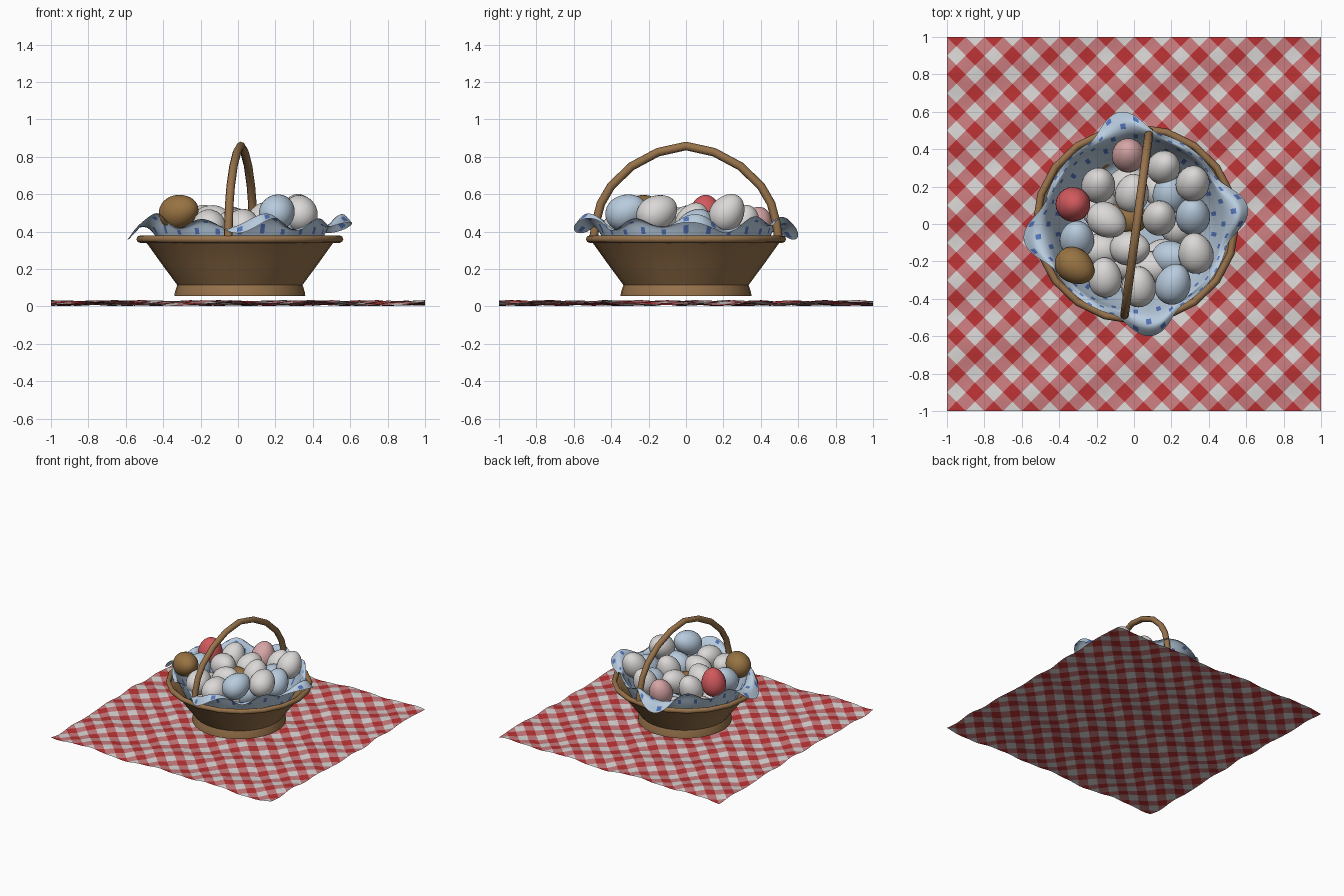
import bpy, bmesh, math
from mathutils import Matrix, Vector
from math import sin, cos, pi, radians

if "Cube" in bpy.data.objects:
    bpy.data.objects.remove(bpy.data.objects["Cube"])

def mat(name, c):
    m = bpy.data.materials.new(name)
    m.diffuse_color = (*c, 1)
    m.use_nodes = True
    m.node_tree.nodes["Principled BSDF"].inputs["Base Color"].default_value = m.diffuse_color
    return m

RED = mat("cloth red", (0.50, 0.032, 0.034))
PINK = mat("cloth pink", (0.60, 0.205, 0.215))
WHITE = mat("white", (0.71, 0.69, 0.68))
WICKER = mat("wicker brown", (0.31, 0.17, 0.07))
BLUE = mat("light blue", (0.48, 0.60, 0.73))
DOT = mat("dot blue", (0.09, 0.18, 0.50))
EGG_BROWN = mat("egg brown", (0.31, 0.17, 0.055))
EGG_PINK = mat("egg pink", (0.68, 0.38, 0.38))
EGG_RED = mat("egg red", (0.64, 0.10, 0.11))

def finish(bm, name, mats, smooth=True):
    me = bpy.data.meshes.new(name)
    for f in bm.faces:
        f.smooth = smooth
    bm.to_mesh(me)
    bm.free()
    for m in mats:
        me.materials.append(m)
    ob = bpy.data.objects.new(name, me)
    bpy.context.collection.objects.link(ob)
    return ob

def sharp(ob, deg):
    bpy.ops.object.select_all(action='DESELECT')
    ob.select_set(True)
    bpy.context.view_layer.objects.active = ob
    bpy.ops.object.shade_smooth_by_angle(angle=radians(deg))

def tube(name, pts, r, closed, m):
    cu = bpy.data.curves.new(name, 'CURVE')
    cu.dimensions = '3D'
    cu.bevel_depth, cu.bevel_resolution = r, 2
    cu.use_fill_caps = True
    sp = cu.splines.new('POLY')
    sp.points.add(len(pts) - 1)
    for p, q in zip(sp.points, pts):
        p.co = (*q, 1)
    sp.use_cyclic_u = closed
    cu.materials.append(m)
    ob = bpy.data.objects.new(name, cu)
    bpy.context.collection.objects.link(ob)
    bpy.ops.object.select_all(action='DESELECT')
    ob.select_set(True)
    bpy.context.view_layer.objects.active = ob
    bpy.ops.object.convert(target='MESH')
    sharp(bpy.context.object, 50)

# picnic cloth: rotated gingham, each cell split along a diamond edge
bm = bmesh.new()
N = 40
def ripple(x, y):
    return 0.018 + 0.008 * sin(11 * x + 4 * y) + 0.006 * sin(17 * y - 6 * x + 1) + 0.003 * sin(31 * x + 23 * y)
g = [[bm.verts.new((-1 + i / 20, -1 + j / 20, ripple(-1 + i / 20, -1 + j / 20)))
      for j in range(N + 1)] for i in range(N + 1)]
for i in range(N):
    for j in range(N):
        ci = i if i % 2 else i + 1      # coloured diamonds centre on odd columns,
        cj = j if j % 2 == 0 else j + 1  # even rows
        oi, oj = 2 * i + 1 - ci, 2 * j + 1 - cj
        centre, far = g[ci][cj], g[oi][oj]
        a, b = g[oi][cj], g[ci][oj]
        kind = 0 if ((ci - 1) // 2 + cj // 2) % 2 == 0 else 2
        for tri, k in (((centre, a, b), kind), ((far, b, a), 1)):
            f = bm.faces.new(tri)
            f.normal_update()
            if f.normal.z < 0:
                f.normal_flip()
            f.material_index = k
finish(bm, "picnic_cloth", [RED, PINK, WHITE])

# basket body: lathe of outer wall, lip and inner wall
CX = 0.01
prof = [(0, .055), (.35, .055), (.348, .075), (.335, .115), (.42, .23), (.495, .335), (.52, .36),
        (.48, .345), (.40, .235), (.315, .12), (0, .10)]
S = 32
bm = bmesh.new()
rings = []
for r, z in prof:
    if r == 0:
        rings.append([bm.verts.new((CX, 0, z))] * S)
    else:
        rings.append([bm.verts.new((CX + r * cos(2 * pi * k / S), r * sin(2 * pi * k / S), z)) for k in range(S)])
for A, B in zip(rings, rings[1:]):
    for k in range(S):
        n = (k + 1) % S
        vs = list(dict.fromkeys((A[k], A[n], B[n], B[k])))
        bm.faces.new(vs)
bmesh.ops.recalc_face_normals(bm, faces=bm.faces)
sharp(finish(bm, "basket_body", [WICKER]), 50)

# rim and arched handle
tube("basket_rim", [(CX + .533 * cos(2 * pi * k / 20), .515 * sin(2 * pi * k / 20), .36) for k in range(20)],
     .02, True, WICKER)
half = [(.495, .36), (.482, .45), (.455, .55), (.40, .645), (.29, .75), (.15, .825)]
arch = [(-y, z) for y, z in half] + [(0, .858)] + half[::-1]
tube("basket_handle", [(.015 + .135 * y, y, z) for y, z in arch], .023, False, WICKER)

# dotted liner: square napkin, four corners flop over the rim
def corner(t):
    return max(0, cos(4 * (t - radians(8)))) ** 2
def liner_point(t, s):
    c = corner(t)
    wave = sin(9 * t + .6) + .5 * sin(5 * t + 2)
    keys = [(.02, .125), (.30, .13), (.39, .25), (.445, .365),
            (.468 + .03 * c, .43 + .015 * wave + .01 * c),
            (.485 + .07 * c, .445 + .03 * wave + .01 * c),
            (.50 + .105 * c, .45 + .035 * wave - .05 * c)]
    u = s * (len(keys) - 1)
    i = min(int(u), len(keys) - 2)
    p = [Vector(keys[max(0, min(len(keys) - 1, i + d))]) for d in (-1, 0, 1, 2)]
    f = u - i
    q = .5 * (2 * p[1] + (p[2] - p[0]) * f + (2 * p[0] - 5 * p[1] + 4 * p[2] - p[3]) * f * f
              + (3 * p[1] - p[0] - 3 * p[2] + p[3]) * f ** 3)
    return CX + q.x * cos(t), q.x * sin(t), q.y

bm = bmesh.new()
T, R = 240, 48
rings = [[bm.verts.new(liner_point(2 * pi * k / T, j / R)) for k in range(T)] for j in range(R + 1)]
for j in range(R):
    for k in range(T):
        n = (k + 1) % T
        f = bm.faces.new((rings[j][k], rings[j][n], rings[j + 1][n], rings[j + 1][k]))
        # staggered lattice of round dots
        row = j // 8
        du = ((k + 5 * (row % 2)) % 10 - 4.5) * .0126
        dv = (j % 8 - 3.5) * .0105
        f.material_index = 1 if j > 16 and du * du + dv * dv < .018 ** 2 else 0
finish(bm, "dotted_liner", [BLUE, DOT])

# eggs: x, y, z, colour, yaw of long axis, tilt from upright, radius
eggs = [
    (-.03, .37, .43, EGG_PINK, 90, 25, .088), (.16, .305, .44, WHITE, 60, 25, .088),
    (.315, .22, .50, WHITE, 75, 35, .09), (-.19, .21, .44, WHITE, 80, 30, .09),
    (-.325, .105, .485, EGG_RED, 0, 8, .092), (-.01, .165, .43, WHITE, 80, 60, .09),
    (-.145, .02, .45, WHITE, -30, 70, .092), (.135, .035, .45, WHITE, 80, 25, .09),
    (.315, .045, .42, BLUE, 90, 40, .092), (.33, -.155, .50, WHITE, 100, 60, .094),
    (.21, -.32, .505, BLUE, 70, 65, .094), (.025, -.335, .43, WHITE, 90, 65, .092),
    (-.155, -.285, .43, WHITE, 95, 70, .09), (-.315, -.225, .505, EGG_BROWN, -35, 75, .093),
    (-.305, -.08, .43, BLUE, 90, 40, .092), (-.02, -.13, .43, WHITE, 0, 60, .092),
    (.20, -.18, .39, BLUE, 0, 60, .09), (.19, .16, .39, BLUE, 90, 60, .09),
    (.10, -.235, .36, WHITE, 0, 80, .09), (-.03, .03, .37, EGG_BROWN, 0, 80, .09),
    (-.17, -.14, .35, WHITE, 0, 80, .09),
]
# hidden lower layer
for k in range(7):
    a = 2 * pi * k / 7
    eggs.append((CX + .22 * cos(a), .22 * sin(a), .235, WHITE, 90 + k * 51, 85, .09))

for n, (x, y, z, m, yaw, tilt, r) in enumerate(eggs):
    bm = bmesh.new()
    bmesh.ops.create_uvsphere(bm, u_segments=24, v_segments=16, radius=1)
    for v in bm.verts:
        k = r * (1 - .10 * v.co.z)
        v.co = (v.co.x * k, v.co.y * k, v.co.z * r * 1.22)
    bm.transform(Matrix.Translation((x, y, z)) @ Matrix.Rotation(radians(yaw), 4, 'Z')
                 @ Matrix.Rotation(radians(tilt), 4, 'Y'))
    finish(bm, f"egg_{n + 1:02d}", [m])
